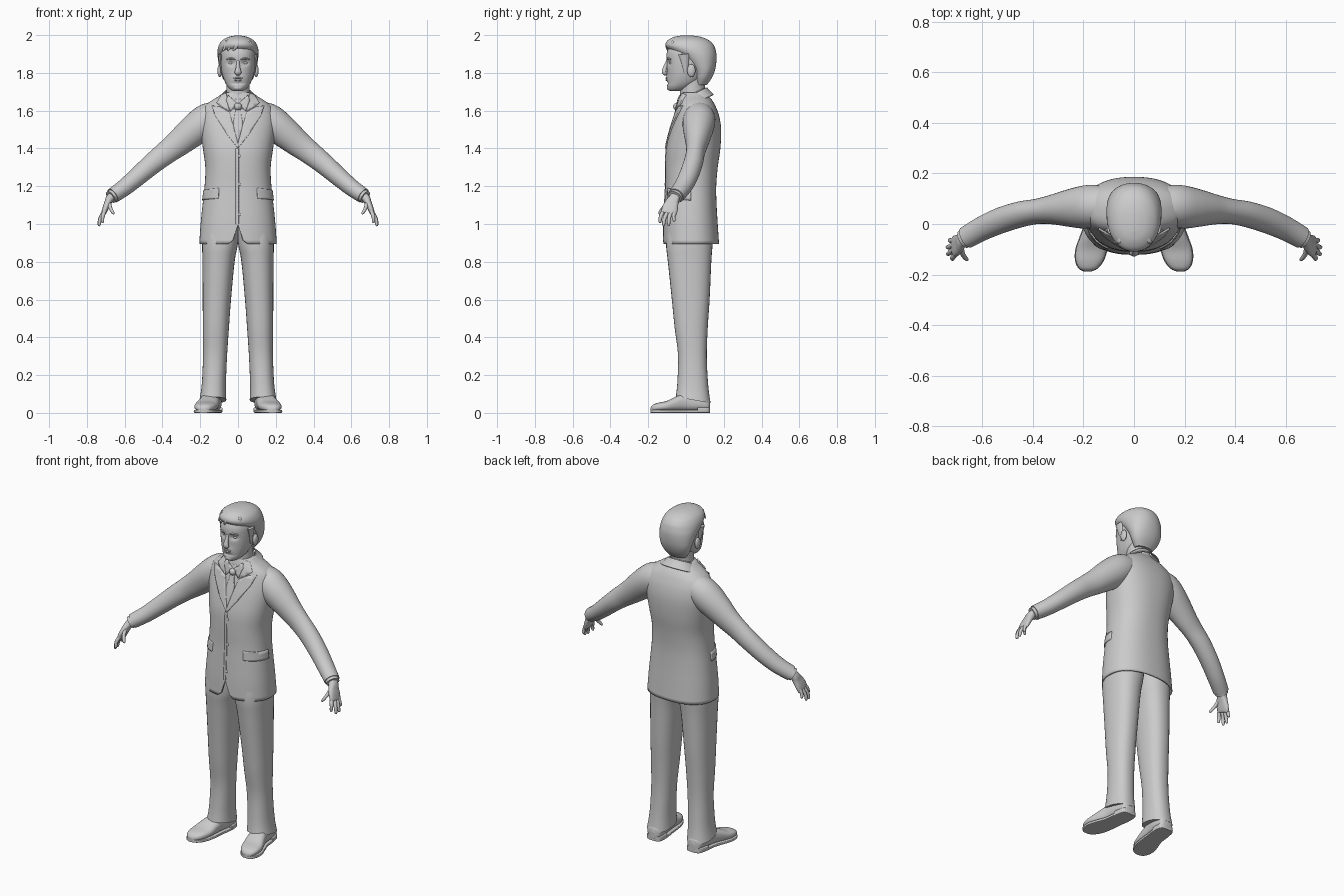
import bpy, bmesh
from math import sin, cos, pi, exp, copysign
from mathutils import Vector as V
from mathutils.bvhtree import BVHTree

if "Cube" in bpy.data.objects:
    bpy.data.objects.remove(bpy.data.objects["Cube"])

grey = bpy.data.materials.new("light_grey")
grey.use_nodes = True
grey.diffuse_color = (0.6, 0.6, 0.6, 1)
grey.node_tree.nodes["Principled BSDF"].inputs["Base Color"].default_value = (0.6, 0.6, 0.6, 1)


def finish(name, bm, mirror=False, thick=0, offset=0, angle=0.7):
    bmesh.ops.remove_doubles(bm, verts=bm.verts, dist=0.0003)
    me = bpy.data.meshes.new(name)
    bm.to_mesh(me)
    bm.free()
    me.materials.append(grey)
    ob = bpy.data.objects.new(name, me)
    bpy.context.collection.objects.link(ob)
    bpy.ops.object.select_all(action="DESELECT")
    ob.select_set(True)
    bpy.context.view_layer.objects.active = ob
    bpy.ops.object.shade_smooth_by_angle(angle=angle)
    if mirror:
        m = ob.modifiers.new("mirror", "MIRROR")
        m.use_mirror_merge = False
    if thick:
        s = ob.modifiers.new("thickness", "SOLIDIFY")
        s.thickness, s.offset = thick, offset
    return ob


def spline(rows, k):
    """Catmull-Rom interpolation of rows of numbers."""
    out = []
    for i in range(len(rows) - 1):
        a, b, c, d = (rows[max(0, min(len(rows) - 1, i + j))] for j in (-1, 0, 1, 2))
        for s in range(k):
            t = s / k
            out.append([q + t * (r - p + t * (2*p - 5*q + 4*r - w + t * (3*q - p - 3*r + w))) / 2
                        for p, q, r, w in zip(a, b, c, d)])
    return out + [list(rows[-1])]


def loft(name, rings, n=32, power=2, caps=(True, True), shape=None, **kw):
    """Skin rings given as (centre, half axis, half axis)."""
    bm = bmesh.new()
    e = 2 / power
    rows = []
    for c, u, v in rings:
        ring = []
        for i in range(n):
            a = 2 * pi * i / n
            co = c + u * copysign(abs(cos(a))**e, cos(a)) + v * copysign(abs(sin(a))**e, sin(a))
            if shape:
                shape(co)
            ring.append(bm.verts.new(co))
        rows.append(ring)
    for a, b in zip(rows, rows[1:]):
        for i in range(n):
            bm.faces.new((a[i - 1], a[i], b[i], b[i - 1]))
    for ring, cap in ((rows[0], caps[0]), (rows[-1], caps[1])):
        if cap:
            bm.faces.new(ring)
    bmesh.ops.recalc_face_normals(bm, faces=bm.faces)
    return finish(name, bm, **kw)


def stack(name, rows, k=4, **kw):
    """Rows of (z, x_low, x_high, y_front, y_back, tilt)."""
    rings = [(V(((l + r) / 2, (f + b) / 2, z)), V(((r - l) / 2, 0, 0)), V((0, (b - f) / 2, t * (b - f) / 2)))
             for z, l, r, f, b, t in spline(rows, k)]
    return loft(name, rings, **kw)


def sym(rows):
    return [(z, -w, w, f, b, 0) for z, w, f, b in rows]


def tube(name, rows, k=4, ref=V((0, 1, 0)), **kw):
    """Rows of (x, y, z, half width, half depth along ref)."""
    rows = spline(rows, k)
    rings = []
    for i, r in enumerate(rows):
        t = (V(rows[min(i + 1, len(rows) - 1)][:3]) - V(rows[max(i - 1, 0)][:3])).normalized()
        v = (ref - t * ref.dot(t)).normalized()
        rings.append((V(r[:3]), t.cross(v) * r[3], v * r[4]))
    return loft(name, rings, **kw)


def ball(name, loc, size, mirror=False):
    bm = bmesh.new()
    bmesh.ops.create_uvsphere(bm, u_segments=20, v_segments=12, radius=1)
    for v in bm.verts:
        v.co = V(loc) + V([a * b for a, b in zip(v.co, size)])
    return finish(name, bm, mirror)


# jacket body with a notch at the front hem
def hem_notch(co):
    if co.y < 0:
        co.z = max(co.z, 0.895 + 0.1 * max(0, 1 - abs(co.x) / 0.035))


jacket = stack("jacket", sym([
    (.895, .205, -.122, .175), (1.0, .198, -.12, .168), (1.1, .188, -.115, .162), (1.2, .177, -.11, .16),
    (1.3, .173, -.11, .168), (1.4, .186, -.105, .182), (1.5, .2, -.082, .186), (1.57, .2, -.06, .176),
    (1.62, .18, -.046, .158), (1.65, .145, -.04, .142), (1.675, .105, -.034, .122), (1.695, .078, -.028, .105)]),
    n=64, power=2.35, caps=(False, True), shape=hem_notch, angle=1)
bm = bmesh.new()
bm.from_mesh(jacket.data)
body = BVHTree.FromBMesh(bm)
bm.free()
inner = jacket.modifiers.new("thickness", "SOLIDIFY")
inner.thickness = 0.008


def plate(name, outline, thick=.008, radial=False, **kw):
    """Thin plate laid on the jacket; outline in (x or angle, z)."""
    bm = bmesh.new()
    bm.faces.new([bm.verts.new((x, 0, z)) for x, z in outline])
    for axis, step in ((0, .06 if radial else .015), (2, .02)):
        no = V([float(i == axis) for i in range(3)])
        for i in range(-30, 100):
            bmesh.ops.bisect_plane(bm, geom=bm.verts[:] + bm.edges[:] + bm.faces[:],
                                   plane_co=no * (i * step + .001), plane_no=no)
    for v in bm.verts:
        x, _, z = v.co
        d = V((-sin(x), cos(x), 0)) if radial else V((0, 1, 0))
        start = V((0, .03, z)) - d if radial else V((x, -1, z))
        hit = body.ray_cast(start, d)[0] or body.find_nearest(V((x, -.03, z)))[0]
        v.co = hit
    bmesh.ops.recalc_face_normals(bm, faces=bm.faces)
    return finish(name, bm, thick=thick, **kw)


# jacket front details
plate("lapel", [(0, 1.4), (.055, 1.47), (.118, 1.57), (.138, 1.625), (.096, 1.62), (.045, 1.59), (.022, 1.51), (0, 1.425)],
      .014, mirror=True)
plate("jacket_collar", [(.045, 1.594), (.095, 1.625), (.112, 1.64), (.085, 1.682), (.06, 1.69)], .014, mirror=True)
plate("tie", [(0, 1.425), (.02, 1.5), (.024, 1.54), (.011, 1.61), (-.011, 1.61), (-.024, 1.54), (-.02, 1.5)], .012)
plate("front_edge", [(-.012, 1.0), (.004, 1.0), (.004, 1.4), (-.012, 1.4)], .004)
plate("pocket_flap", [(.68, 1.135), (1.55, 1.125), (1.55, 1.175), (.68, 1.19)], .01, radial=True, mirror=True)
for i, z in enumerate((1.05, 1.21, 1.36)):
    ball(f"button_{i + 1}", (.006, body.ray_cast(V((.006, -1, z)), V((0, 1, 0)))[0].y, z), (.008, .004, .008))
ball("tie_knot", (0, -.05, 1.622), (.02, .018, .02))

# shirt collar and back of the jacket collar, both tilted down to the front
stack("shirt_collar", [(1.64, -.082, .082, -.052, .112, .4), (1.67, -.074, .074, -.042, .106, .45),
                       (1.69, -.067, .067, -.036, .1, .45)], caps=(False, False), thick=.006)
stack("collar_roll", [(1.64, -.115, .115, -.05, .145, .45), (1.665, -.092, .092, -.042, .122, .5),
                      (1.685, -.077, .077, -.038, .11, .5)], caps=(False, False), thick=.006)
plate("shirt_collar_point", [(.004, 1.638), (.04, 1.595), (.062, 1.655), (.05, 1.68)], .016, mirror=True)

# sleeves and cuffs
tube("sleeve", [(.09, .07, 1.575, .075, .075), (.155, .07, 1.555, .086, .085), (.205, .066, 1.518, .087, .084),
                (.26, .062, 1.474, .08, .073), (.32, .057, 1.424, .07, .059), (.38, .05, 1.378, .062, .05),
                (.45, .038, 1.322, .056, .051), (.53, .013, 1.253, .05, .051), (.6, -.018, 1.194, .045, .048),
                (.663, -.053, 1.15, .041, .044)], mirror=True)
tube("shirt_cuff", [(.64, -.04, 1.166, .036, .039), (.674, -.06, 1.142, .035, .038)], k=2, mirror=True)

# hands
tube("palm", [(.65, -.045, 1.16, .024, .028), (.678, -.062, 1.135, .022, .028), (.69, -.075, 1.11, .018, .036),
              (.702, -.085, 1.082, .016, .042), (.712, -.091, 1.056, .012, .04), (.714, -.093, 1.05, .004, .03)],
     n=20, power=2.5, mirror=True)
fingers = {"index": ((.707, -.121, 1.065), (.715, -.137, 1.005)), "middle": ((.713, -.1, 1.06), (.735, -.118, .988)),
           "ring": ((.713, -.08, 1.06), (.737, -.09, .99)), "little": ((.708, -.06, 1.067), (.727, -.06, 1.013)),
           "thumb": ((.683, -.088, 1.118), (.656, -.143, 1.052))}
for name, (a, b) in fingers.items():
    a, b = V(a), V(b)
    bend = V((.006, -.006, 0))
    rows = [(*(a.lerp(b, t) + bend * sin(pi * t)), r, r) for t, r in
            ((-.15, .009), (.2, .0105), (.5, .0095), (.8, .0085), (.95, .006), (1, .001))]
    tube(f"{name}_finger", rows, k=3, n=12, mirror=True)

# trousers
stack("trouser_leg", [
    (1.04, -.01, .17, -.09, .14, 0), (.95, -.004, .187, -.103, .145, 0), (.88, .003, .19, -.105, .14, 0),
    (.8, .018, .188, -.096, .134, 0), (.6, .037, .187, -.075, .125, 0), (.45, .048, .186, -.06, .115, 0),
    (.3, .058, .185, -.042, .11, -.05), (.15, .064, .192, -.046, .118, -.1), (.068, .062, .204, -.054, .13, -.18)],
    power=2.3, mirror=True)


# shoes: rows of (y, centre x, half width, low z, high z)
def along(name, rows, **kw):
    loft(name, [(V((x, y, (lo + hi) / 2)), V((w, 0, 0)), V((0, 0, (hi - lo) / 2)))
                for y, x, w, lo, hi in spline(rows, 4)], mirror=True, **kw)


shoe = [(.128, .132, .022, .075), (.115, .133, .042, .085), (.06, .137, .05, .1), (0, .145, .05, .105),
        (-.05, .156, .056, .088), (-.1, .168, .061, .064), (-.145, .176, .054, .054), (-.175, .181, .036, .043),
        (-.187, .183, .014, .028)]
along("shoe", [(y, x, w, .008, top) for y, x, w, top in shoe], power=2.5)
along("sole", [(y, x, w + .003, 0, .016) for y, x, w, top in shoe], power=8, angle=.9)
along("shoe_heel", [(y, x, w + .004, 0, .03) for y, x, w, top in shoe[:3]], power=8, angle=.9)


# head with eye sockets
def face_shape(co):
    if co.y < 0:
        for s in (-1, 1):
            co.y += .013 * exp(-((co.x - s * .036) / .02)**2 - ((co.z - 1.853) / .014)**2)
        co.y -= .006 * exp(-(co.x / .03)**2 - ((co.z - 1.772) / .022)**2)
        co.y += .006 * exp(-(co.x / .03)**2 - ((co.z - 1.745) / .008)**2)


stack("neck", [(1.6, -.07, .07, -.03, .11, 0), (1.7, -.062, .062, -.032, .1, 0), (1.8, -.062, .062, -.03, .1, 0)])
stack("head", sym([
    (1.703, .022, -.084, -.04), (1.712, .04, -.094, .0), (1.73, .057, -.1, .04), (1.755, .071, -.099, .075),
    (1.79, .083, -.099, .1), (1.83, .09, -.101, .12), (1.87, .093, -.104, .135), (1.91, .093, -.101, .14),
    (1.95, .082, -.082, .125), (1.975, .06, -.05, .1), (1.99, .02, -.01, .04)]),
    k=6, n=72, power=2.2, shape=face_shape)
tube("nose", [(0, -.094, 1.868, .009, .008), (0, -.104, 1.845, .009, .01), (0, -.113, 1.82, .013, .012),
              (0, -.115, 1.804, .018, .013), (0, -.106, 1.795, .014, .011), (0, -.1, 1.79, .006, .006)], n=20)
ball("eye", (.036, -.077, 1.852), (.015, .011, .009), True)
tube("eyebrow", [(.014, -.1, 1.87, .003, .004), (.035, -.096, 1.877, .005, .006), (.06, -.081, 1.872, .003, .003)],
     ref=V((0, 1, 0)), n=12, mirror=True)
ball("upper_lip", (0, -.101, 1.773), (.024, .008, .005))
ball("lower_lip", (0, -.1, 1.763), (.02, .008, .006))
ball("chin", (0, -.085, 1.722), (.026, .017, .016))
ball("ear", (.097, .028, 1.812), (.012, .022, .034), True)

# hair cap, sideburns and swept locks
stack("hair", sym([
    (1.735, .055, .05, .11), (1.77, .08, .045, .135), (1.81, .095, .035, .152), (1.85, .103, .005, .16),
    (1.89, .108, -.04, .162), (1.92, .108, -.085, .157), (1.945, .102, -.108, .148), (1.97, .086, -.1, .125),
    (1.989, .055, -.068, .085), (1.997, .02, -.03, .04)]), n=48, power=2.15)
tube("sideburn", [(.095, -.01, 1.9, .012, .03), (.092, -.005, 1.85, .007, .018), (.087, .0, 1.8, .004, .01)],
     n=12, mirror=True)
for i, x in enumerate((-.06, -.035, -.005, .03, .06)):
    tube(f"hair_lock_{i + 1}", [(x - .02, -.098 + abs(x) * .45, 1.918, .004, .004), (x, -.1 + abs(x) * .5, 1.95, .012, .011),
                                (x * .9, -.06, 1.98 - abs(x) * .2, .012, .011), (x * .7, .0, 1.988 - abs(x) * .2, .006, .004)],
         ref=V((0, 1, 1)), n=12)
